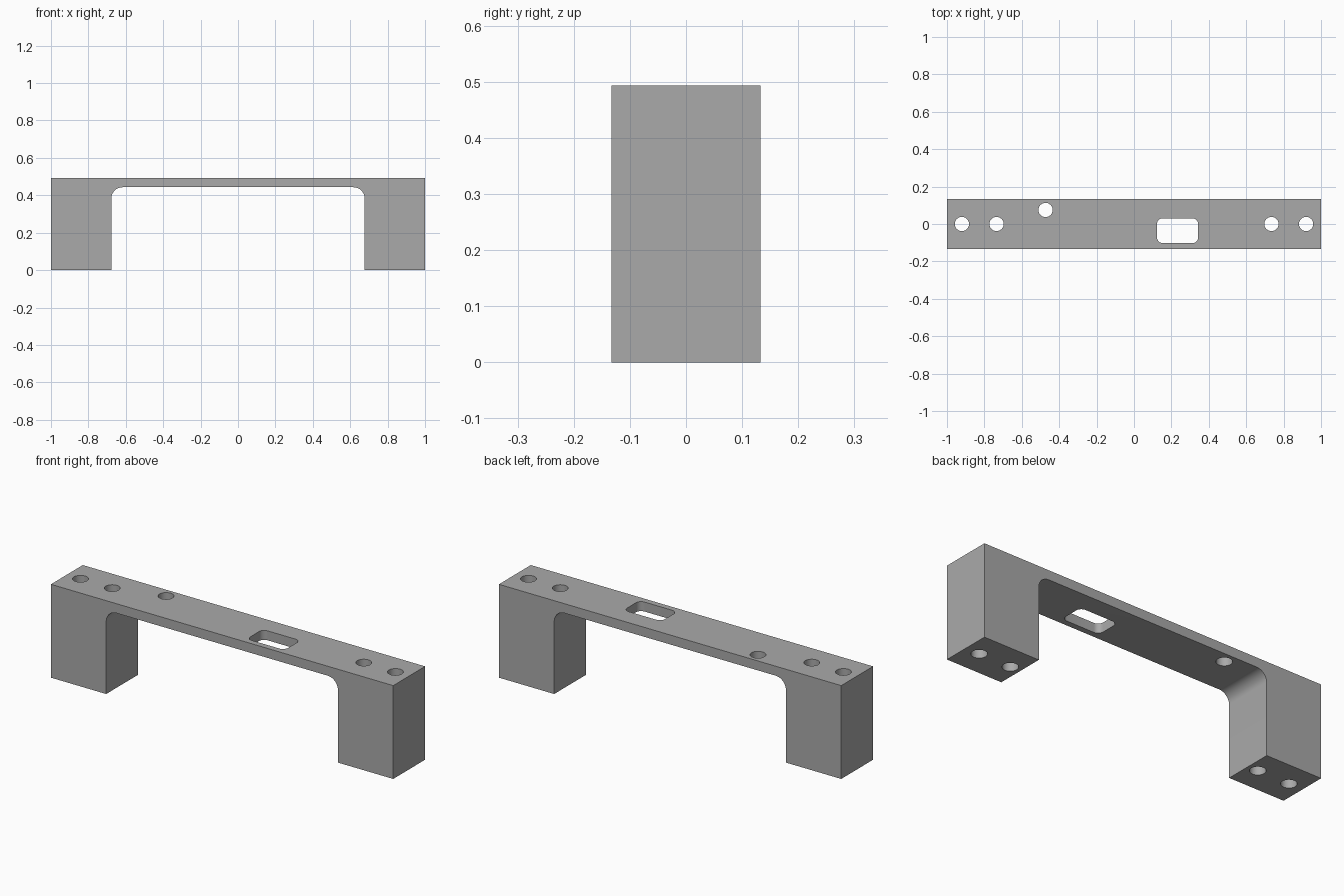
import bpy, bmesh
from math import cos, sin, pi, radians

cube = bpy.data.objects.get("Cube")
if cube:
    bpy.data.objects.remove(cube, do_unlink=True)

HEIGHT, HALF_DEPTH = 0.493, 0.133
LEG_INNER, UNDERSIDE, FILLET = 0.677, 0.443, 0.06
HOLE_RADIUS = 0.038

grey = bpy.data.materials.new("plain grey")
grey.use_nodes = True
colour = (0.4, 0.4, 0.4, 1)
grey.diffuse_color = colour
grey.node_tree.nodes["Principled BSDF"].inputs["Base Color"].default_value = colour


def arc(cx, cy, radius, start, end, steps):
    """Points along an arc, angles in degrees."""
    angles = [radians(start + (end - start) * i / steps) for i in range(steps + 1)]
    return [(cx + radius * cos(a), cy + radius * sin(a)) for a in angles]


def prism(bm, points, direction):
    """Extrude a closed outline of 3D points."""
    face = bm.faces.new([bm.verts.new(p) for p in points])
    result = bmesh.ops.extrude_face_region(bm, geom=[face], use_keep_orig=True)
    verts = [v for v in result["geom"] if isinstance(v, bmesh.types.BMVert)]
    bmesh.ops.translate(bm, vec=direction, verts=verts)


def make_object(name, bm):
    bmesh.ops.recalc_face_normals(bm, faces=bm.faces)
    mesh = bpy.data.meshes.new(name)
    bm.to_mesh(mesh)
    bm.free()
    mesh.materials.append(grey)
    obj = bpy.data.objects.new(name, mesh)
    bpy.context.collection.objects.link(obj)
    return obj


# Bridge body: right half of the profile, mirrored to the left and extruded in depth
half = [(1, HEIGHT), (1, 0), (LEG_INNER, 0)]
half += arc(LEG_INNER - FILLET, UNDERSIDE - FILLET, FILLET, 0, 90, 16)
profile = half + [(-x, z) for x, z in reversed(half)]
bm = bmesh.new()
prism(bm, [(x, -HALF_DEPTH, z) for x, z in profile], (0, 2 * HALF_DEPTH, 0))
bridge = make_object("bridge_bracket", bm)

# Cutters: leg bolt holes, one offset hole and a rounded slot
outlines = [arc(x, y, HOLE_RADIUS, 0, 360, 48)[:-1] for x, y in
            [(-0.92, 0), (-0.735, 0), (-0.473, 0.075), (0.735, 0), (0.92, 0)]]
slot = []
for cx, cy, start in [(0.313, 0.0, 0), (0.153, 0.0, 90),
                      (0.153, -0.072, 180), (0.313, -0.072, 270)]:
    slot += arc(cx, cy, 0.03, start, start + 90, 10)
outlines.append(slot)
bm = bmesh.new()
for outline in outlines:
    prism(bm, [(x, y, -0.1) for x, y in outline], (0, 0, HEIGHT + 0.2))
cutter = make_object("hole_cutters", bm)
cutter.hide_render = True
cutter.hide_set(True)

cut = bridge.modifiers.new("holes", "BOOLEAN")
cut.operation = "DIFFERENCE"
cut.solver = "EXACT"
cut.object = cutter

# Apply the cut, drop the cutter and smooth the round walls
bpy.ops.object.select_all(action="DESELECT")
bridge.select_set(True)
bpy.context.view_layer.objects.active = bridge
bpy.ops.object.modifier_apply(modifier=cut.name)
bpy.data.objects.remove(cutter, do_unlink=True)
bpy.ops.object.shade_smooth_by_angle(angle=radians(30))
